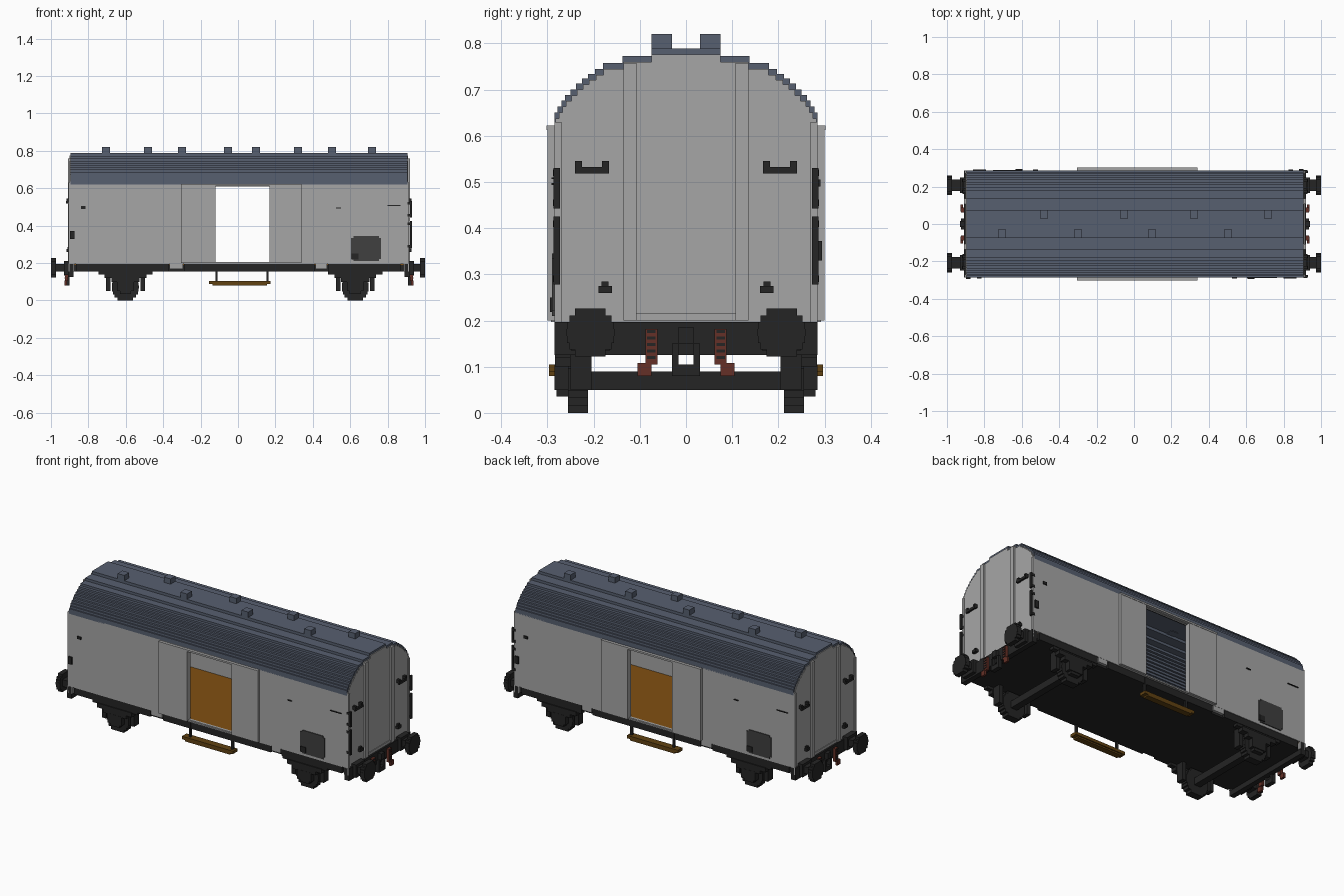
import bpy, bmesh, math

cube = bpy.data.objects.get("Cube")
if cube:
    bpy.data.objects.remove(cube, do_unlink=True)


def material(name, rgb):
    m = bpy.data.materials.new(name)
    m.use_nodes = True
    m.diffuse_color = (*rgb, 1)
    m.node_tree.nodes["Principled BSDF"].inputs["Base Color"].default_value = (*rgb, 1)
    return m


GREY = material("light grey", (0.38, 0.38, 0.38))
SLATE = material("slate blue", (0.095, 0.115, 0.16))
BLACK = material("black", (0.018, 0.018, 0.018))
DARK = material("dark grey", (0.05, 0.05, 0.05))
WOOD = material("brown wood", (0.22, 0.08, 0.006))
STEP = material("dark wood", (0.12, 0.055, 0.006))
RED = material("rust red", (0.13, 0.03, 0.02))

MID = 0.005                 # lengthwise middle of the body
X0, X1 = -0.90, 0.91        # body ends
WALL = 0.285                # half width of the body
DOOR = (-0.12, 0.168)       # doorway


def finish(name, bm, mat):
    bmesh.ops.recalc_face_normals(bm, faces=bm.faces)
    me = bpy.data.meshes.new(name)
    bm.to_mesh(me)
    bm.free()
    me.materials.append(mat)
    ob = bpy.data.objects.new(name, me)
    bpy.context.collection.objects.link(ob)
    return ob


def add_box(bm, xs, ys, zs):
    vs = bmesh.ops.create_cube(bm, size=1)["verts"]
    for v in vs:
        v.co = [min(r) if c < 0 else max(r) for c, r in zip(v.co, (xs, ys, zs))]


def part(name, mat, boxes, both_sides=False, turned=False):
    """Boxes as one mesh, optionally mirrored in y or copied by a half turn."""
    bm = bmesh.new()
    for xs, ys, zs in boxes:
        add_box(bm, xs, ys, zs)
        flip = [-y for y in ys]
        if both_sides:
            add_box(bm, xs, flip, zs)
        if turned:
            add_box(bm, [2 * MID - x for x in xs], flip, zs)
    return finish(name, bm, mat)


def around(c, half):
    return (c - half, c + half)


def disc_rows(r, n):
    """Stepped disc: (half width, low, high) for each row."""
    h = 2 * r / n
    for i in range(n):
        z = -r + h * i
        yield math.sqrt(max(r * r - (abs(z + h / 2) - h * 0.3) ** 2, 0)), z, z + h


# Stepped roof arch: half width and the height reached there
STEPS = [(0.285, 0.65), (0.278, 0.663), (0.27, 0.676), (0.262, 0.688),
         (0.25, 0.70), (0.238, 0.713), (0.225, 0.724), (0.212, 0.734),
         (0.197, 0.745), (0.18, 0.758), (0.137, 0.773), (0.075, 0.789)]


def arch(drop=0.0, shrink=1.0, base=0.62):
    half, z = [], base
    for y, top in STEPS:
        half += [(y * shrink, z), (y * shrink, top - drop)]
        z = top - drop
    return half + [(-y, z) for y, z in reversed(half)]


def end_wall(name, xa, xb):
    bm = bmesh.new()
    f = bm.faces.new([bm.verts.new((xa, y, z)) for y, z in arch(0.013, 0.99, 0.195)])
    ext = bmesh.ops.extrude_face_region(bm, geom=[f])["geom"]
    bmesh.ops.translate(bm, vec=(xb - xa, 0, 0),
                        verts=[v for v in ext if isinstance(v, bmesh.types.BMVert)])
    bm.faces.new([v for v in reversed(f.verts)]) if not f.is_valid else None
    return finish(name, bm, GREY)


# Roof shell
bm = bmesh.new()
rings = [[bm.verts.new((x, y, z)) for y, z in prof]
         for x in (X0 + 0.005, X1 - 0.005) for prof in (arch(), arch(0.016, 0.95))]
out_a, in_a, out_b, in_b = rings
for i in range(len(out_a) - 1):
    for p, q in ((out_a, out_b), (in_a, in_b), (out_a, in_a), (out_b, in_b)):
        bm.faces.new((p[i], p[i + 1], q[i + 1], q[i]))
for i in (0, -1):
    bm.faces.new((out_a[i], out_b[i], in_b[i], in_a[i]))
finish("roof", bm, SLATE)

# Roof ventilators in two staggered rows
vents = [(x, 0.0525) for x in (-0.48, -0.053, 0.32, 0.717)]
vents += [(x, -0.0525) for x in (-0.706, -0.30, 0.097, 0.503)]
part("roof_vents", SLATE,
     [(around(x, 0.0215), around(y, 0.0225), (0.77, 0.82)) for x, y in vents])

# Body walls
end_wall("left_end_wall", X1 - 0.015, X1)
end_wall("right_end_wall", X0, X0 + 0.015)
wall_y = (WALL - 0.015, WALL)
part("side_walls", GREY, [((X0, DOOR[0]), wall_y, (0.195, 0.625)),
                          ((DOOR[1], X1), wall_y, (0.195, 0.625)),
                          (DOOR, wall_y, (0.61, 0.625)),
                          (DOOR, wall_y, (0.195, 0.207))], both_sides=True)
part("sliding_doors", GREY, [((-0.305, DOOR[0]), (WALL, 0.30), (0.20, 0.612)),
                             ((DOOR[1], 0.34), (WALL, 0.30), (0.20, 0.612)),
                             ((-0.305, 0.34), (WALL, 0.302), (0.612, 0.622)),
                             (DOOR, (WALL, 0.292), (0.197, 0.205))], both_sides=True)
part("deck", WOOD, [((X0 + 0.015, X1 - 0.015), (-0.27, 0.27), (0.19, 0.204))])

# Raised posts and lower rail on the ends
for side, x in (("left", X1), ("right", X0)):
    d = 1 if x > 0 else -1
    part(side + "_end_posts", GREY,
         [((x, x + d * 0.010), (0.107, 0.135), (0.20, 0.758)),
          ((x, x + d * 0.005), (0.270, WALL), (0.155, 0.63)),
          ((x, x + d * 0.004), (0, 0.107), (0.20, 0.215))], both_sides=True)
    # Grab handles
    part(side + "_end_handles", BLACK,
         [((x + d * 0.01, x + d * 0.02), (0.167, 0.24), (0.518, 0.532)),
          ((x, x + d * 0.018), (0.167, 0.182), (0.525, 0.545)),
          ((x, x + d * 0.018), (0.225, 0.24), (0.525, 0.545)),
          ((x, x + d * 0.018), (0.16, 0.19), (0.26, 0.275)),
          ((x, x + d * 0.012), (0.168, 0.183), (0.27, 0.285))], both_sides=True)
    # Headstock with draw hook
    part(side + "_headstock", BLACK,
         [((x - d * 0.02, x + d * 0.01), (-WALL, WALL), (0.125, 0.197)),
          ((x, x + d * 0.03), (-0.016, 0.016), (0.15, 0.186)),
          ((x, x + d * 0.025), (0.016, 0.03), (0.08, 0.15)),
          ((x, x + d * 0.025), (-0.03, -0.016), (0.08, 0.15)),
          ((x, x + d * 0.025), (-0.03, 0.03), (0.08, 0.105))])
    # Brake hoses
    part(side + "_brake_hoses", RED,
         [((x + d * 0.01, x + d * 0.025), (0.062, 0.088), (0.105, 0.182)),
          ((x + d * 0.015, x + d * 0.028), (0.075, 0.105), (0.08, 0.108))],
         both_sides=True)
    part(side + "_hose_bands", BLACK,
         [((x + d * 0.01, x + d * 0.028), (0.066, 0.084), around(0.12 + 0.014 * i, 0.003))
          for i in range(5)], both_sides=True)
    # Buffers
    rows = [((d * 0.972, d), around(0.207, w), (0.174 + a, 0.174 + b))
            for w, a, b in disc_rows(0.052, 7)]
    rows += [((x, d * 0.975), around(0.207, 0.03), (0.155, 0.195)),
             ((x, x + d * 0.03), around(0.207, 0.042), (0.135, 0.21))]
    part(side + "_buffers", BLACK, rows, both_sides=True)

# Corner grab rails
part("corner_rails", BLACK,
     [((X1 + 0.01, X1 + 0.021), (0.273, 0.287), z) for z in ((0.278, 0.425), (0.443, 0.53))]
     + [((X1 - 0.005, X1 + 0.015), (0.274, 0.288), around(z, 0.007))
        for z in (0.29, 0.41, 0.455, 0.52)], both_sides=True)

# Side fittings
plate = (WALL, WALL + 0.006)
part("label_panel", DARK, [((0.605, 0.765), (-WALL, -WALL - 0.005), (0.222, 0.335)),
                           ((0.617, 0.755), (-WALL, -WALL - 0.005), (0.21, 0.345))], turned=True)
part("side_fittings", BLACK,
     [(around(0.625, 0.018), (-WALL, -WALL - 0.009), (0.218, 0.25)),
      (around(-0.828, 0.012), (-WALL, -WALL - 0.006), (0.49, 0.505)),
      (around(-0.885, 0.012), (-WALL, -WALL - 0.009), (0.33, 0.372)),
      (around(0.537, 0.014), (-WALL, -WALL - 0.006), (0.493, 0.498)),
      (around(0.835, 0.035), (-WALL, -WALL - 0.006), (0.506, 0.510))], turned=True)

# Underframe
part("underframe", BLACK, [((X0, X1), (-0.268, 0.268), (0.155, 0.19))])
part("sills", BLACK, [(xs, (0.262, 0.281), (0.155, 0.196)) for xs in
                      ((-0.865, -0.37), (-0.29, 0.41), (0.48, 0.87))], both_sides=True)
part("sill_brackets", GREY,
     [(xs, (0.262, 0.284), (0.168, 0.195)) for xs in ((-0.365, -0.295), (0.415, 0.475))]
     + [(around(x, 0.01), (0.262, 0.284), (0.155, 0.2)) for x in (-0.885, 0.895)],
     both_sides=True)

# Doorway steps
part("step_hangers", BLACK, [(around(x, 0.006), (0.268, 0.282), (0.1, 0.2))
                             for x in (-0.115, 0.158)], both_sides=True)
part("steps", STEP, [((-0.155, 0.175), (0.255, 0.297), (0.088, 0.105)),
                     ((-0.135, 0.155), (0.262, 0.297), (0.08, 0.09))], both_sides=True)

# Running gear
for side, cx in (("left", 0.627), ("right", -0.602)):
    rows = [(around(cx, w), (0.212, 0.255), (0.072 + a, 0.072 + b))
            for w, a, b in disc_rows(0.072, 9)]
    part(side + "_wheels", BLACK, rows, both_sides=True)
    part(side + "_axle", BLACK, [(around(cx, 0.02), (-0.215, 0.215), (0.05, 0.09))])
    part(side + "_springs", BLACK,
         [(around(cx, 0.145), (0.25, 0.278), (0.14, 0.16)),
          (around(cx, 0.112), (0.25, 0.284), (0.12, 0.145)),
          (around(cx, 0.075), (0.25, 0.284), (0.10, 0.122)),
          (around(cx, 0.045), (0.25, WALL), (0.05, 0.105)),
          (around(cx, 0.03), (0.25, 0.28), (0.035, 0.055))], both_sides=True)
    part(side + "_brake_shoes", BLACK,
         [(around(cx + o, 0.012), (0.205, 0.25), (0.05, 0.16)) for o in (-0.092, 0.092)],
         both_sides=True)
